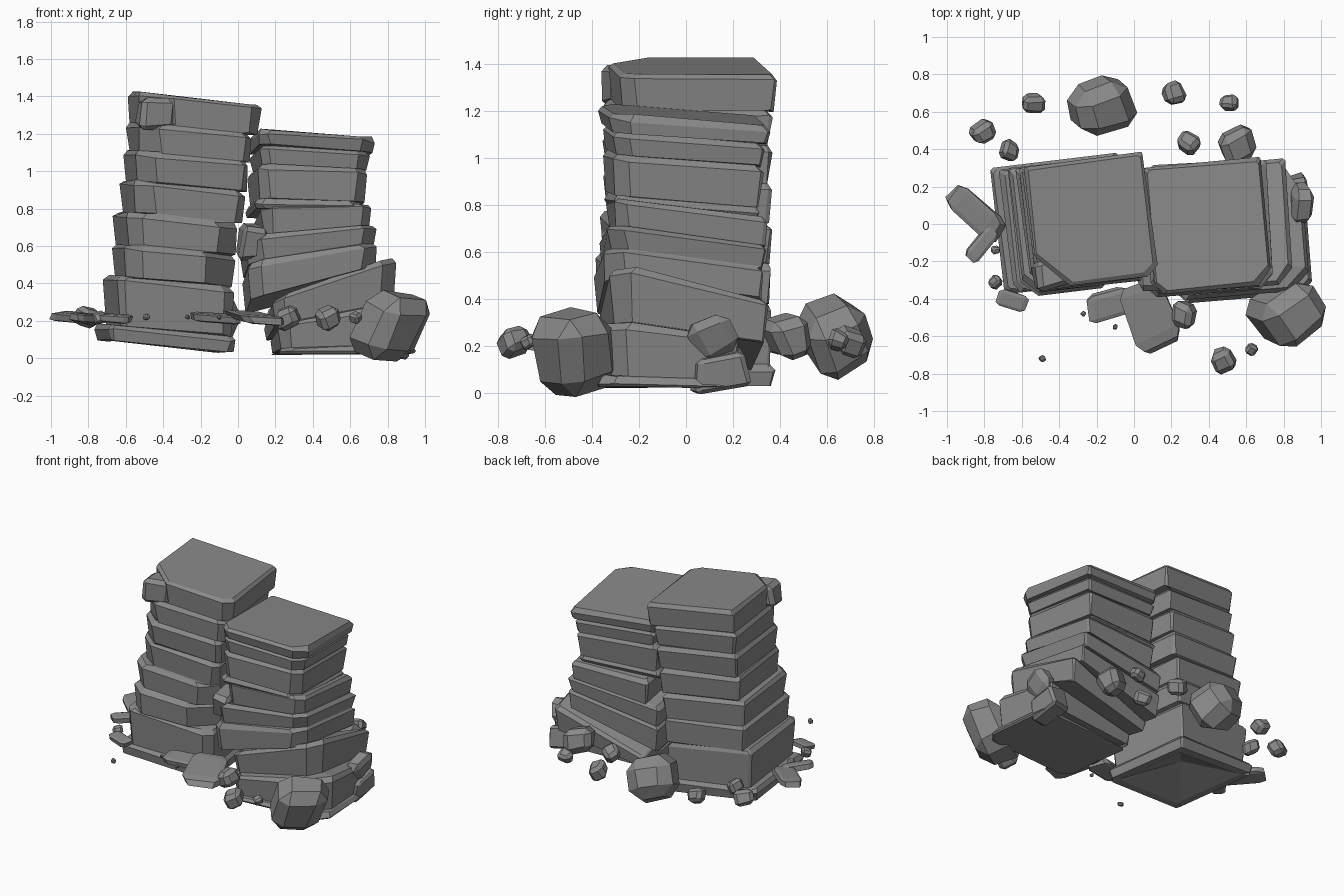
import bpy, bmesh, random
from math import radians
from mathutils import Vector, Matrix, Euler

random.seed(4)
old = bpy.data.objects.get("Cube")
if old:
    bpy.data.objects.remove(old, do_unlink=True)

# One stone colour for everything
stone = bpy.data.materials.new("grey_stone")
stone.use_nodes = True
GREY = (0.25, 0.25, 0.25, 1)
stone.diffuse_color = GREY
stone.node_tree.nodes["Principled BSDF"].inputs["Base Color"].default_value = GREY


def finish(bm, name):
    bmesh.ops.recalc_face_normals(bm, faces=bm.faces)
    mesh = bpy.data.meshes.new(name)
    bm.to_mesh(mesh)
    bm.free()
    mesh.materials.append(stone)
    obj = bpy.data.objects.new(name, mesh)
    bpy.context.collection.objects.link(obj)
    return obj


def jitter(amount):
    return Vector([random.uniform(-amount, amount) for _ in range(3)])


def outline(x0, x1, y0, y1, left_cut, right_cut, back_cut=0.012):
    """Rectangle with its four corners cut, counter-clockwise."""
    return [(x0 + left_cut, y0), (x1 - right_cut, y0),
            (x1, y0 + right_cut), (x1, y1 - back_cut),
            (x1 - back_cut, y1), (x0 + back_cut, y1),
            (x0, y1 - back_cut), (x0, y0 + left_cut)]


def strata(name, layers, slope_low, slope_high, twist=0.1, lip=0.025, hollow=0.0):
    """Stack of tilted rock layers: (z0, z1, x0, x1, y0, y1, left_cut, right_cut)."""
    bm = bmesh.new()
    rings = []
    zmin, zmax = layers[0][0], layers[-1][1]
    for z0, z1, x0, x1, y0, y1, left_cut, right_cut in layers:
        cx = (x0 + x1) / 2
        for z, inset in ((z0, lip * 0.5), (z1 - lip, 0), (z1, lip * 0.8)):
            t = (z - zmin) / (zmax - zmin)
            sx, sy = (a + (b - a) * t for a, b in zip(slope_low, slope_high))
            ring = []
            for x, y in outline(x0 + inset, x1 - inset, y0 + inset, y1 - inset,
                                left_cut, right_cut):
                dx = x - cx
                p = Vector((x - twist * y, y + twist * dx, z + sx * dx + sy * y))
                ring.append(bm.verts.new(p + jitter(lip * 0.25)))
            rings.append(ring)
    for low, high in zip(rings, rings[1:]):
        for i in range(len(low)):
            j = (i + 1) % len(low)
            bm.faces.new((low[i], low[j], high[j], high[i]))
    bottom = bm.faces.new(rings[0][::-1])
    bm.faces.new(rings[-1])
    if hollow:
        # Broken-out underside rising to a peak
        bm.normal_update()
        bmesh.ops.inset_region(bm, faces=[bottom], thickness=0.06)
        peak = bmesh.ops.poke(bm, faces=[bottom])["verts"]
        bmesh.ops.translate(bm, verts=peak, vec=(0, 0, hollow))
    return finish(bm, name)


def rock(name, place, size, turn=0, tilt=20, chip=0.45):
    """Chipped boulder: a jittered block with broad bevels; size is half extents."""
    bm = bmesh.new()
    bmesh.ops.create_cube(bm, size=2)
    for v in bm.verts:
        v.co += jitter(0.25)
    bmesh.ops.bevel(bm, geom=bm.edges[:], offset=chip, segments=1, affect="EDGES")
    spin = Euler((radians(tilt), radians(tilt * 0.6), radians(turn))).to_matrix()
    bm.transform(Matrix.Translation(place) @ spin.to_4x4() @ Matrix.Diagonal((*size, 1)))
    return finish(bm, name)


# Tall left tower, leaning and chipped at its front right corner
strata("left_tower", [
    (0.065, 0.15, -0.73, -0.05, -0.33, 0.34, 0.02, 0.03),
    (0.15, 0.41, -0.68, -0.06, -0.33, 0.33, 0.04, 0.05),
    (0.41, 0.58, -0.64, -0.04, -0.36, 0.33, 0.08, 0.17),
    (0.58, 0.75, -0.63, -0.03, -0.34, 0.33, 0.08, 0.11),
    (0.75, 0.92, -0.59, 0.0, -0.33, 0.33, 0.10, 0.04),
    (0.92, 1.08, -0.58, 0.02, -0.33, 0.33, 0.10, 0.03),
    (1.08, 1.23, -0.56, 0.04, -0.32, 0.33, 0.10, 0.04),
    (1.23, 1.39, -0.55, 0.09, -0.31, 0.345, 0.17, 0.05),
], (-0.1, 0), (-0.11, 0), twist=0.12, hollow=0.12)
rock("tower_shoulder", (-0.43, -0.26, 1.31), (0.10, 0.08, 0.09), 10, 5, 0.3)

# Right stack: undercut wedge base, tilted middle block, flat cap block
strata("right_base", [
    (0.02, 0.05, 0.19, 0.93, -0.40, 0.14, 0.06, 0.06),
    (0.05, 0.20, 0.19, 0.91, -0.38, 0.20, 0.06, 0.10),
    (0.20, 0.36, 0.16, 0.83, -0.34, 0.32, 0.06, 0.08),
], (0, -0.02), (0.36, -0.25), twist=0.08)
strata("right_middle", [
    (0.36, 0.52, 0.04, 0.73, -0.37, 0.31, 0.06, 0.08),
    (0.52, 0.64, 0.03, 0.72, -0.35, 0.32, 0.08, 0.07),
    (0.64, 0.79, 0.11, 0.70, -0.32, 0.33, 0.05, 0.05),
], (0.25, -0.14), (0.0, -0.13), twist=0.06)
rock("middle_chunk", (0.07, -0.2, 0.63), (0.065, 0.13, 0.09), 5, 8, 0.3)
strata("right_cap", [
    (0.77, 0.82, 0.06, 0.65, -0.33, 0.29, 0.04, 0.06),
    (0.82, 1.0, 0.08, 0.67, -0.33, 0.30, 0.05, 0.06),
    (1.0, 1.10, 0.09, 0.68, -0.33, 0.31, 0.04, 0.06),
    (1.10, 1.18, 0.08, 0.71, -0.35, 0.33, 0.05, 0.08),
], (-0.02, -0.08), (-0.07, -0.08), twist=0.09)
# Sharp flange sticking out beside the base
rock("base_flange", (0.85, 0.14, 0.09), (0.07, 0.11, 0.08), 10, 10, 0.2)

# Large boulders
rock("back_boulder", (-0.18, 0.645, 0.25), (0.17, 0.14, 0.16), 20, 25)
rock("front_boulder", (0.82, -0.48, 0.19), (0.16, 0.145, 0.18), 35, 15)
rock("side_boulder", (0.89, 0.12, 0.24), (0.055, 0.10, 0.09), 0, 25)
rock("back_corner_boulder", (0.55, 0.43, 0.24), (0.09, 0.08, 0.08), 25)

# Flat slabs lying around the foot
for i, (x, y, sx, sy, turn) in enumerate([
        (-0.86, 0.06, 0.17, 0.07, -40), (-0.82, -0.12, 0.10, 0.05, 50),
        (-0.65, -0.41, 0.08, 0.05, -20), (-0.13, -0.43, 0.12, 0.07, 15),
        (0.09, -0.50, 0.11, 0.17, 20)]):
    rock(f"slab_{i}", (x, y, 0.215), (sx, sy, 0.022), turn, 6, 0.3)

# Small rubble: x, y, radius
for i, (x, y, r) in enumerate([
        (-0.54, 0.65, 0.055), (-0.81, 0.49, 0.06), (-0.67, 0.39, 0.05),
        (0.21, 0.70, 0.06), (0.29, 0.44, 0.055), (0.51, 0.65, 0.046),
        (-0.74, -0.31, 0.036), (0.27, -0.49, 0.068), (0.48, -0.73, 0.062),
        (0.63, -0.67, 0.03), (-0.74, -0.14, 0.02), (-0.27, -0.48, 0.012),
        (-0.10, -0.55, 0.012), (-0.49, -0.72, 0.017)]):
    rock(f"rubble_{i}", (x, y, 0.22), (r, r * 0.9, r * 0.85), i * 37, 25)
